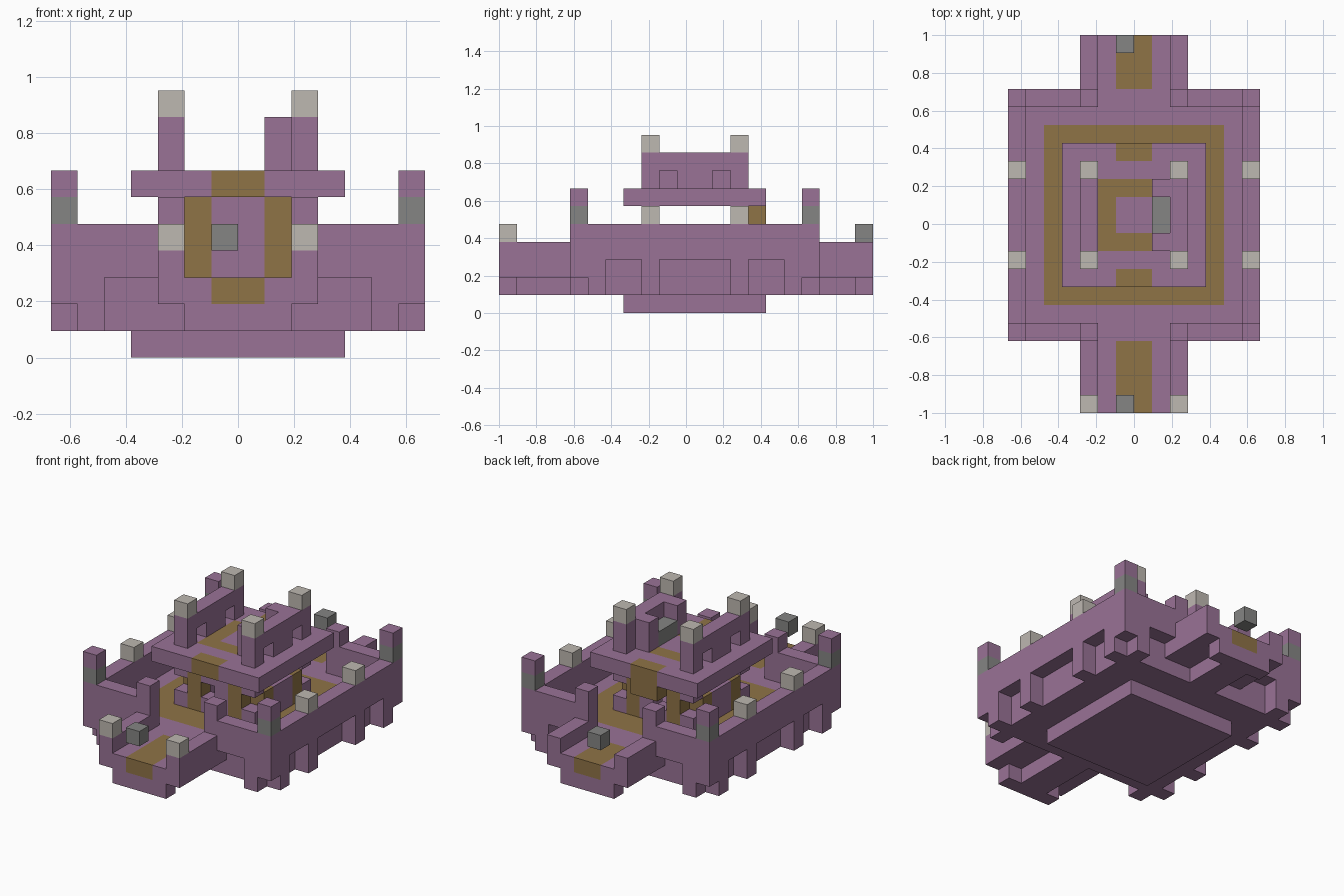
import bpy
import bmesh
from mathutils import Vector

if "Cube" in bpy.data.objects:
    bpy.data.objects.remove(bpy.data.objects["Cube"], do_unlink=True)

U = 2 / 21            # edge of one building block
MID = 10.5            # block row at y = 0
COLOURS = {
    "purple_stone": (0.32, 0.17, 0.305),
    "brown_path": (0.275, 0.172, 0.061),
    "pale_stone": (0.515, 0.479, 0.44),
    "grey_stone": (0.235, 0.235, 0.23),
}
PURPLE, BROWN, PALE, GREY = range(4)

materials = []
for name, rgb in COLOURS.items():
    m = bpy.data.materials.new(name)
    m.use_nodes = True
    m.diffuse_color = (*rgb, 1)
    bsdf = m.node_tree.nodes["Principled BSDF"]
    bsdf.inputs["Base Color"].default_value = (*rgb, 1)
    bsdf.inputs["Roughness"].default_value = 0.9
    materials.append(m)

cells = {}            # (x, y, z) -> (part, colour)


def span(x, y, z):
    return [(i, j, k) for i in range(*x) for j in range(*y) for k in range(*z)]


def fill(part, colour, x, y, z, mx=False, my=False):
    """Fill a box of blocks, optionally mirrored across the middle."""
    for xr in ([x, (-x[1], -x[0])] if mx else [x]):
        for yr in ([y, (22 - y[1], 22 - y[0])] if my else [y]):
            for c in span(xr, yr, z):
                cells[c] = (part, colour)


def carve(x, y, z, mx=False, my=False):
    for xr in ([x, (-x[1], -x[0])] if mx else [x]):
        for yr in ([y, (22 - y[1], 22 - y[0])] if my else [y]):
            for c in span(xr, yr, z):
                cells.pop(c, None)


# Footing and courtyard
fill("footing", PURPLE, (-4, 4), (7, 15), (0, 1))
fill("courtyard", PURPLE, (-6, 6), (5, 17), (1, 3))
fill("courtyard", BROWN, (-5, 5), (6, 16), (2, 3))
fill("courtyard", PURPLE, (-3, 3), (8, 14), (2, 3))

# Outer walls with feet and notches along the bottom
fill("side_walls", PURPLE, (6, 7), (4, 18), (1, 5), mx=True)
fill("end_walls", PURPLE, (2, 6), (4, 5), (1, 5), mx=True, my=True)
carve((6, 7), (6, 8), (1, 3), mx=True, my=True)
carve((6, 7), (9, 13), (1, 3), mx=True)
carve((6, 7), (4, 5), (1, 2), mx=True, my=True)
carve((3, 5), (4, 5), (1, 3), mx=True, my=True)
carve((2, 3), (4, 5), (1, 2), mx=True, my=True)

# Wall tops: corner towers, gate posts and pale merlons
fill("corner_towers", GREY, (6, 7), (4, 5), (5, 6), mx=True, my=True)
fill("corner_towers", PURPLE, (6, 7), (4, 5), (6, 7), mx=True, my=True)
fill("gate_posts", PURPLE, (2, 3), (4, 5), (5, 6), mx=True, my=True)
fill("wall_merlons", PALE, (6, 7), (8, 9), (5, 6), mx=True, my=True)

# Gate landings at both ends
for part, rows, tip, neck in (("front_landing", (0, 4), (0, 1), (1, 5)),
                              ("back_landing", (18, 21), (20, 21), (17, 20))):
    threshold = (4, 5) if tip[0] == 0 else (17, 18)
    fill(part, PURPLE, (-2, 2), threshold, (2, 3))
    fill(part, PURPLE, (-3, 3), rows, (2, 3))
    fill(part, BROWN, (-1, 1), rows, (2, 3))
    fill(part, PURPLE, (2, 3), rows, (3, 4), mx=True)
    fill(part, PURPLE, (-2, 2), tip, (1, 2))
    fill(part, PURPLE, (-1, 1), neck, (1, 2))
    fill(part + "_lantern", GREY, (-1, 0), tip, (4, 5))
fill("landing_merlons", PALE, (2, 3), (0, 1), (4, 5), mx=True)

# Keep: end walls with brown columns and small windows, low side walls
fill("keep_walls", PURPLE, (-3, 3), (8, 9), (3, 6), my=True)
fill("keep_walls", BROWN, (1, 2), (8, 9), (3, 6), mx=True, my=True)
fill("keep_walls", PURPLE, (2, 3), (9, 13), (3, 5), mx=True)
fill("keep_walls", BROWN, (2, 3), (9, 10), (3, 5), mx=True, my=True)
carve((-1, 0), (8, 9), (4, 5), my=True)
carve((2, 3), (8, 9), (4, 5), mx=True, my=True)
fill("keep_awning", BROWN, (-1, 1), (14, 15), (5, 6))

# Roof terrace with its brown inlays
fill("roof", PURPLE, (-4, 4), (7, 15), (6, 7))
fill("roof", BROWN, (-1, 1), (7, 8), (6, 7), my=True)
fill("roof", BROWN, (-2, 1), (9, 13), (6, 7))
fill("roof", PURPLE, (-1, 1), (10, 12), (6, 7))

# Roof walls with openings, pale caps and the seat
fill("roof_walls", PURPLE, (2, 3), (8, 14), (7, 9), mx=True)
carve((2, 3), (9, 10), (7, 8), mx=True, my=True)
fill("roof_caps", PALE, (2, 3), (8, 9), (9, 10), mx=True, my=True)
fill("seat_arms", PURPLE, (1, 2), (9, 10), (7, 9), my=True)
fill("seat", GREY, (1, 2), (10, 12), (7, 8))

# Turn every part into one mesh of its exposed faces
AXES = [Vector(a) for a in ((1, 0, 0), (0, 1, 0), (0, 0, 1))]


def build(part):
    bm = bmesh.new()
    for c, (owner, colour) in cells.items():
        if owner != part:
            continue
        centre = Vector(c) + Vector((0.5, 0.5, 0.5))
        for a in range(3):
            for sign in (-1, 1):
                n = AXES[a] * sign
                if tuple(int(v) for v in Vector(c) + n) in cells:
                    continue
                s, t = AXES[(a + 1) % 3] / 2, AXES[(a + 2) % 3] / 2 * sign
                mid = centre + n / 2
                ring = (mid - s - t, mid + s - t, mid + s + t, mid - s + t)
                face = bm.faces.new([bm.verts.new((p - Vector((0, MID, 0))) * U) for p in ring])
                face.material_index = colour
    bmesh.ops.remove_doubles(bm, verts=bm.verts, dist=U / 100)
    bmesh.ops.dissolve_limit(bm, angle_limit=0.01, verts=bm.verts, edges=bm.edges,
                             delimit={"MATERIAL"})
    mesh = bpy.data.meshes.new(part)
    bm.to_mesh(mesh)
    bm.free()
    for m in materials:
        mesh.materials.append(m)
    bpy.context.collection.objects.link(bpy.data.objects.new(part, mesh))


for part in sorted({owner for owner, _ in cells.values()}):
    build(part)
